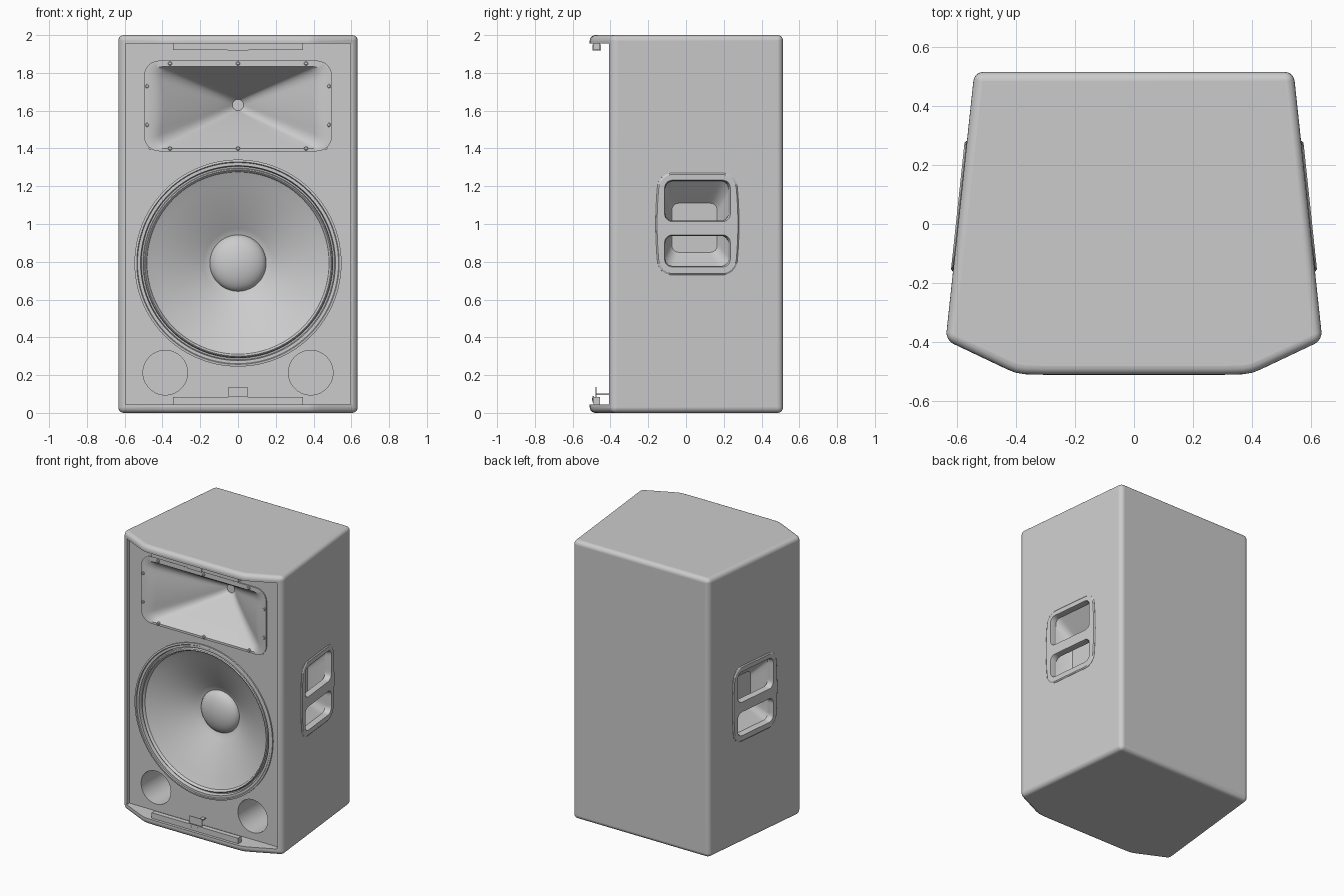
import bpy, math
from mathutils import Matrix, Vector

if "Cube" in bpy.data.objects:
    bpy.data.objects.remove(bpy.data.objects["Cube"])


def frame(origin, xa, ya, za):
    m = Matrix((xa, ya, za)).transposed().to_4x4()
    m.translation = origin
    return m


# Local frames: x along the panel, y up, z out of the panel
FRONT_Y = -0.382
FRONT = frame(Vector((0, FRONT_Y, 0)), (1, 0, 0), (0, 0, 1), (0, -1, 0))
SIDE = frame(Vector((0.588, 0.06, 1.0)), (-0.1055, 0.9944, 0), (0, 0, 1), (0.9944, 0.1055, 0))
WORLD = Matrix.Identity(4)


def rrect(w, h, r, z, cx=0, cy=0, bow=0, n=6, k=8):
    """Rounded rectangle (half sizes w, h), its sides bowed outwards by bow."""
    pts = []
    for i, (sx, sy) in enumerate(((1, 1), (-1, 1), (-1, -1), (1, -1))):
        for j in range(n + 1):
            a = math.pi / 2 * (i + j / n)
            pts.append(Vector((sx * (w - r) + r * math.cos(a), sy * (h - r) + r * math.sin(a), z)))
        nx, ny = ((-1, 1), (-1, -1), (1, -1), (1, 1))[i]
        a = math.pi / 2 * (i + 1)
        end = Vector((nx * (w - r) + r * math.cos(a), ny * (h - r) + r * math.sin(a), z))
        start = pts[-1].copy()
        pts += [start.lerp(end, j / k) for j in range(1, k)]
    for p in pts:
        p.x += bow * (1 - (p.y / h) ** 2) * p.x / w
        p.x += cx
        p.y += cy
    return pts


def circle(r, z, cx=0, cy=0, n=96):
    return [Vector((cx + r * math.cos(2 * math.pi * i / n), cy + r * math.sin(2 * math.pi * i / n), z))
            for i in range(n)]


def loft(name, rings, m=WORLD, start=True, end=True, mirror=False, angle=30):
    n = len(rings[0])
    verts = [m @ p for ring in rings for p in ring]
    faces = []
    for a in range(len(rings) - 1):
        for i in range(n):
            j = (i + 1) % n
            faces.append((a * n + i, a * n + j, (a + 1) * n + j, (a + 1) * n + i))
    if start:
        faces.append(tuple(reversed(range(n))))
    if end:
        faces.append(tuple(range((len(rings) - 1) * n, len(rings) * n)))
    me = bpy.data.meshes.new(name)
    me.from_pydata(verts, [], faces)
    ob = bpy.data.objects.new(name, me)
    bpy.context.collection.objects.link(ob)
    if mirror:
        ob.modifiers.new("mirror", 'MIRROR')
    smooth(ob, angle)
    return ob


def activate(ob):
    bpy.ops.object.select_all(action='DESELECT')
    ob.select_set(True)
    bpy.context.view_layer.objects.active = ob


def smooth(ob, angle=30):
    activate(ob)
    bpy.ops.object.shade_smooth_by_angle(angle=math.radians(angle))


def box(name, x0, x1, y0, y1, z0, z1, m=WORLD, mirror=False):
    rings = [[Vector((x, y, z)) for x, y in ((x0, y0), (x1, y0), (x1, y1), (x0, y1))] for z in (z0, z1)]
    return loft(name, rings, m, mirror=mirror)


def cut(ob, cutter):
    cutter.hide_render = True
    mod = ob.modifiers.new("cut", 'BOOLEAN')
    mod.operation, mod.solver, mod.object = 'DIFFERENCE', 'EXACT', cutter
    activate(ob)
    bpy.ops.object.modifier_move_to_index(modifier="cut", index=0)
    bpy.ops.object.modifier_apply(modifier="cut")
    bpy.data.objects.remove(cutter)


# Cabinet: tapered plan with a bowed front, rounded edges
half = [(0.30, -0.51), (0.37, -0.508), (0.40, -0.503), (0.43, -0.491), (0.637, -0.393), (0.54, 0.514)]
plan = half + [(-x, y) for x, y in reversed(half)]
cabinet = loft("cabinet", [[Vector((x, y, z)) for x, y in plan] for z in (0, 2)])
bev = cabinet.modifiers.new("bevel", 'BEVEL')
bev.width, bev.segments, bev.limit_method = 0.03, 5, 'ANGLE'
bev.angle_limit = math.radians(30)
bev.use_clamp_overlap = False
activate(cabinet)
bpy.ops.object.modifier_apply(modifier="bevel")

# Openings: front recess, horn, woofer, ports, handles
cut(cabinet, box("cut_front", -1, 1, -1, -0.408, 0.045, 1.955))
cut(cabinet, box("cut_baffle", -0.595, 0.595, -0.6, FRONT_Y, 0.045, 1.955))
cut(cabinet, box("cut_horn", -0.47, 0.47, 1.398, 1.837, -0.32, 0.1, FRONT))
WZ = 0.793
cut(cabinet, loft("cut_woofer", [circle(0.53, z, 0, WZ) for z in (-0.23, 0.1)], FRONT))
cut(cabinet, loft("cut_ports", [circle(0.118, z, 0.385, 0.213, 64) for z in (-0.35, 0.1)], FRONT, mirror=True))
cut(cabinet, box("cut_handles", -0.19, 0.19, -0.25, 0.25, -0.16, 0.1, SIDE, mirror=True))
smooth(cabinet)
cabinet.modifiers.new("normals", 'WEIGHTED_NORMAL').keep_sharp = True

# Woofer: flange, gasket, surround, cone
profile = [(0.548, -0.001), (0.548, 0.010), (0.536, 0.012), (0.532, 0.006), (0.516, 0.006), (0.511, -0.02),
           (0.503, -0.02), (0.499, -0.004), (0.493, 0.001), (0.487, -0.004), (0.482, -0.016), (0.47, -0.022)]
for i in range(1, 9):
    t = i / 8
    profile.append((0.47 - 0.33 * t, -0.022 - 0.168 * (0.85 * t + 0.15 * t * t)))
loft("woofer_cone", [circle(r, z, 0, WZ) for r, z in profile], FRONT, start=False)

# Dust cap dome
dome = [(0.15 * math.cos(a), -0.188 + 0.07 * math.sin(a))
        for a in [math.pi / 2 * i / 10 for i in range(10)] + [1.565]]
loft("dust_cap", [circle(r, z, 0, WZ, 64) for r, z in dome], FRONT, start=False)

# Horn: flange and flare narrowing to a round throat
rings = [rrect(0.497, 0.24, 0.08, z, 0, 1.625) for z in (-0.001, 0.008)]
for i in range(13):
    t = i / 12
    f = (1 - t) ** 1.1
    rings.append(rrect(0.03 + 0.43 * f, 0.03 + 0.186 * f, 0.03 + 0.03 * f, 0.008 - 0.31 * t,
                       0, 1.617 + 0.013 * t, bow=-0.025 * (1 - t)))
loft("horn", rings, FRONT, start=False, angle=40)

# Horn screws
for x, z in ((0, 1.85), (0.36, 1.85), (-0.36, 1.85), (0, 1.4), (0.36, 1.4), (-0.36, 1.4),
             (0.48, 1.73), (-0.48, 1.73), (0.48, 1.525), (-0.48, 1.525)):
    loft("horn_screw", [circle(r, h, x, z, 16) for r, h in ((0.011, 0), (0.011, 0.012), (0.007, 0.015))], FRONT)

# Side handles: frame with two windows and a tapered bowl behind the grip
handle = loft("handle_frame", [rrect(w, h, 0.07, z, bow=0.017) for w, h, z in
                               ((0.205, 0.27, -0.035), (0.205, 0.27, 0.002), (0.198, 0.263, 0.008))], SIDE)
for lo, hi in ((0.01, 0.235), (-0.23, -0.055)):
    c, h = (lo + hi) / 2, (hi - lo) / 2
    cut(handle, loft("cut_window", [rrect(w, h + d, 0.04, z, 0, c) for w, d, z in
                                    ((0.168, -0.008, -0.06), (0.170, -0.008, -0.012), (0.178, 0, 0.02))], SIDE))
handle.modifiers.new("mirror", 'MIRROR')
smooth(handle)
loft("handle_bowl", [rrect(0.18, 0.24, 0.05, -0.02), rrect(0.13, 0.14, 0.04, -0.13, 0, -0.02),
                     rrect(0.12, 0.13, 0.035, -0.14, 0, -0.02)], SIDE, start=False, mirror=True)

# Grille mounting strips and latch tabs
box("top_strip", -0.345, 0.345, -0.49, -0.455, 1.922, 1.96)
box("top_latch", -0.055, 0.055, -0.494, -0.45, 1.918, 1.95)
box("bottom_strip", -0.345, 0.345, -0.49, -0.455, 0.04, 0.085)
box("bottom_latch", -0.05, 0.05, -0.494, -0.488, 0.055, 0.09)
box("latch_plate", -0.05, 0.05, -0.478, -0.474, 0.08, 0.137)
box("latch_arm", -0.012, 0.012, -0.476, FRONT_Y, 0.094, 0.102)
for x in (-0.028, 0.028):
    loft("latch_screw", [circle(0.006, z, x, 0.072, 12) for z in (0.1, 0.115)], FRONT)
